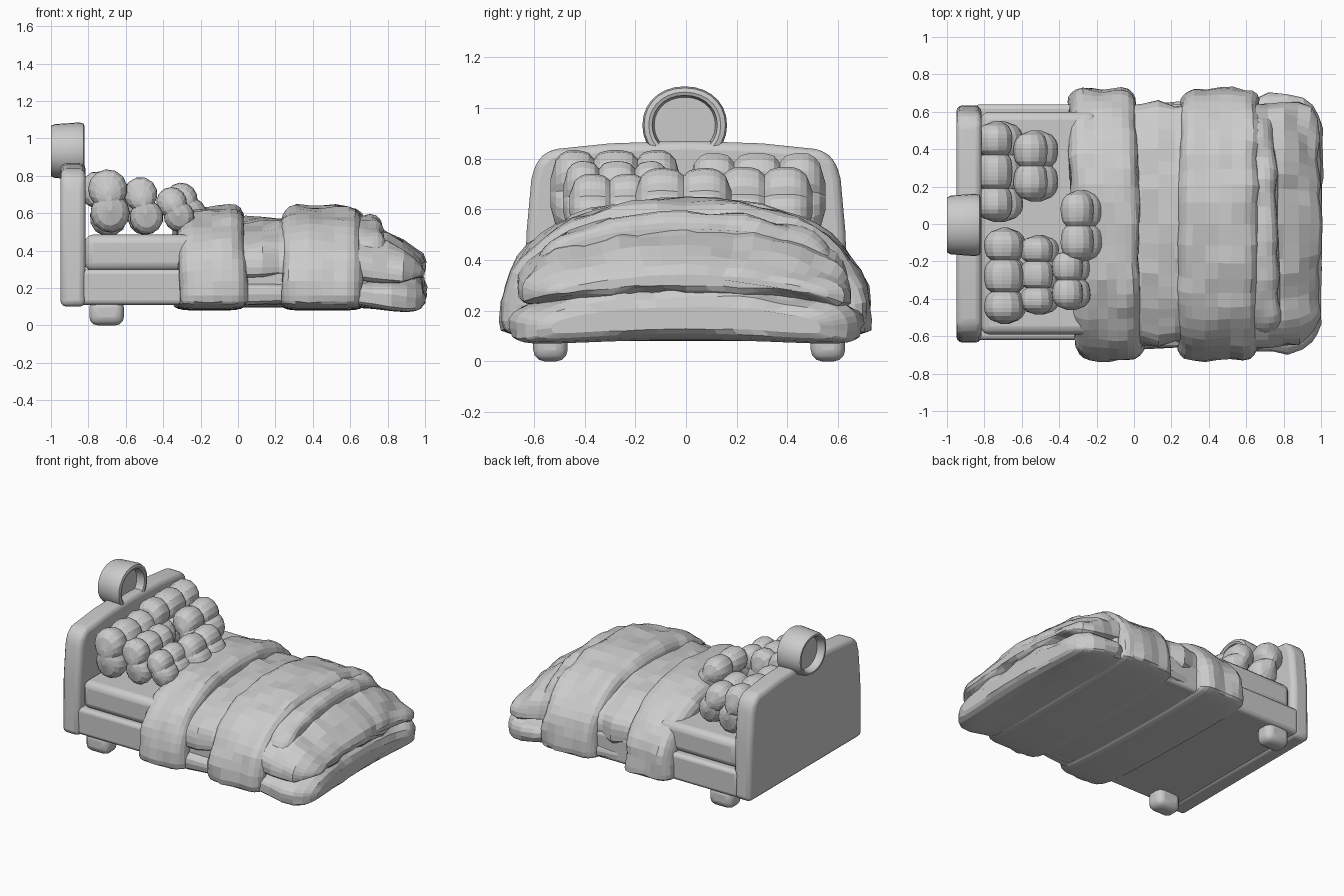
import bpy, bmesh
from math import sin, cos, pi, sqrt, radians
from mathutils import Vector, noise

if "Cube" in bpy.data.objects:
    bpy.data.objects.remove(bpy.data.objects["Cube"])


def finish(name, bm, bevel=0, segments=3, smooth=None):
    bmesh.ops.recalc_face_normals(bm, faces=bm.faces[:])
    me = bpy.data.meshes.new(name)
    bm.to_mesh(me)
    bm.free()
    ob = bpy.data.objects.new(name, me)
    bpy.context.collection.objects.link(ob)
    if bevel:
        m = ob.modifiers.new("soft_edges", 'BEVEL')
        m.width, m.segments, m.limit_method = bevel, segments, 'ANGLE'
    if smooth:
        bpy.ops.object.select_all(action='DESELECT')
        ob.select_set(True)
        bpy.context.view_layer.objects.active = ob
        bpy.ops.object.shade_smooth_by_angle(angle=radians(smooth))
    return ob


def loft(name, rings, wrinkle=0, smooth=None):
    """Skin closed rings of points, cap both ends, optionally crumple."""
    bm = bmesh.new()
    vs = [[bm.verts.new(p) for p in r] for r in rings]
    n = len(vs[0])
    for a, b in zip(vs, vs[1:]):
        for i in range(n):
            bm.faces.new((a[i], a[(i + 1) % n], b[(i + 1) % n], b[i]))
    bm.faces.new(vs[0])
    bm.faces.new(vs[-1])
    bmesh.ops.recalc_face_normals(bm, faces=bm.faces[:])
    if wrinkle:
        bm.normal_update()
        for v in bm.verts:
            if v.co.z > 0.12:
                k = noise.noise(Vector((v.co.x * 9, v.co.y * 7, v.co.z * 7)))
                v.co += v.normal * k * wrinkle
    return finish(name, bm, smooth=smooth)


def box(name, x0, x1, y0, y1, z0, z1, bevel):
    bm = bmesh.new()
    bmesh.ops.create_cube(bm, size=1)
    for v in bm.verts:
        v.co = ((x0 + x1) / 2 + v.co.x * (x1 - x0),
                (y0 + y1) / 2 + v.co.y * (y1 - y0),
                (z0 + z1) / 2 + v.co.z * (z1 - z0))
    return finish(name, bm, bevel, smooth=35)


def spow(v, p):
    return abs(v) ** p * (1 if v >= 0 else -1)


def arch(x, w, top, mid, low, n=2.3, shear=0.0, sag=0.0, count=52):
    """Cloth cross-section: domed above mid, shallow and flat below it."""
    pts = []
    for i in range(count):
        a = 2 * pi * i / count
        y = w * spow(cos(a), 2 / n)
        s = sin(a)
        z = mid + ((top - mid) * s ** (2 / n) if s >= 0 else -(mid - low) * abs(s) ** 0.4)
        pts.append((x - shear * y, y, z - sag * (y / 0.7) ** 2))
    return pts


def band(name, x0, x1, w, top, mid, low, shear, r=0.08, slope=0.0):
    """Puffy folded strip laid across the bed, rounded along both edges."""
    steps = [0, .06, .25, .55, 1]
    xs = [(x0 + r * s, r * (1 - sqrt(1 - (1 - s) ** 2))) for s in steps]
    xs += [(x0 + r + (x1 - x0 - 2 * r) * k / 4, 0) for k in (1, 2, 3)]
    xs += [(x1 - r * s, r * (1 - sqrt(1 - (1 - s) ** 2))) for s in reversed(steps)]
    rings = []
    for x, d in xs:
        t = top - d + slope * (x - x1) / (x1 - x0)
        rings.append(arch(x, w - d, t, mid, low + d * 0.3, shear=shear))
    loft(name, rings, 0.022)


# Headboard with arched top
half = [(0.635, 0.1), (0.63, 0.5), (0.61, 0.72), (0.59, 0.79), (0.54, 0.835), (0.3, 0.86)]
outline = half + [(0, 0.87)] + [(-y, z) for y, z in reversed(half)]
bm = bmesh.new()
f = bm.faces.new([bm.verts.new((-0.95, y, z)) for y, z in outline])
ext = bmesh.ops.extrude_face_region(bm, geom=[f])
bmesh.ops.translate(bm, vec=(0.135, 0, 0),
                    verts=[g for g in ext['geom'] if isinstance(g, bmesh.types.BMVert)])
finish("headboard", bm, 0.035, smooth=35)

# Round ornament on the headboard, recessed on both faces
section = [(-0.95, .05), (-0.95, .7), (-0.985, .73), (-1, .8), (-1, .88), (-0.98, .94),
           (-0.85, 1), (-0.825, .96), (-0.82, .85), (-0.825, .77), (-0.88, .72), (-0.88, .05)]
loft("headboard_ring", [[(x, 0.167 * s * spow(cos(a), .95) - .005, 0.932 + 0.153 * s * spow(sin(a), .95))
                         for a in (2 * pi * i / 28 for i in range(28))] for x, s in section],
     smooth=35)

# Frame, mattress and rear feet
box("bed_base", -0.85, 0.7, -0.62, 0.64, 0.11, 0.3, 0.025)
box("mattress", -0.82, -0.2, -0.59, 0.6, 0.29, 0.485, 0.045)
for side, y in (("right", -0.535), ("left", 0.56)):
    box("rear_foot_" + side, -0.795, -0.61, y - 0.068, y + 0.068, 0, 0.14, 0.045)

# Lower quilt layer: fat roll at the foot
lower = [(-0.15, .62, .26, .095), (0.05, .65, .27, .095), (0.3, .655, .27, .095), (0.6, .67, .28, .095),
         (0.72, .685, .29, .09), (0.82, .69, .3, .085), (0.9, .67, .3, .085), (0.95, .635, .285, .095),
         (0.98, .59, .255, .11), (0.993, .53, .215, .13)]
loft("quilt_lower", [arch(x, w, t, .165, b, n=2.7, sag=max(0, x - .6) * .15) for x, w, t, b in lower], 0.035)

# Upper quilt layer, sloping to the foot
upper = [(-0.2, .62, .54, .225), (0.04, .645, .57, .225), (0.13, .655, .57, .225), (0.22, .645, .57, .225),
         (0.5, .65, .575, .225), (0.62, .655, .56, .225), (0.72, .66, .53, .225), (0.8, .655, .5, .23),
         (0.88, .64, .455, .245), (0.94, .61, .415, .265), (0.978, .56, .375, .285), (0.993, .5, .34, .3)]
loft("quilt_upper", [arch(x, w, t, .31, b, n=2.3, sag=max(0, x - .6) * .18) for x, w, t, b in upper], 0.035)

# Folded blankets across the bed
band("blanket_head", -0.335, 0.03, 0.73, 0.655, 0.16, 0.08, 0.025, slope=0.04)
band("blanket_foot", 0.235, 0.67, 0.725, 0.63, 0.16, 0.08, -0.01, slope=-0.015)
band("blanket_fold", 0.56, 0.765, 0.59, 0.585, 0.36, 0.3, 0.03, r=0.06)


def pillow(name, x, z, y0, y1, thick, high, tilt, lobes=3):
    """Tufted cushion: two rows of puffs, 'lobes' puffs wide."""
    rings, per = [], 8
    total = per * lobes
    c = min(high - thick, thick * 0.88)
    for k in range(total + 1):
        u = k / total * lobes
        t = abs(2 * (u % 1) - 1)
        puff = sqrt(max(0, 1 - t * t))
        end = k < per / 2 or k > total - per / 2
        s = max(0.15, puff) if end else 0.68 + 0.32 * puff
        ring = []
        for i in range(20):
            a = 2 * pi * i / 20
            # Outline of two overlapping circles
            r = c * abs(sin(a)) + sqrt(thick ** 2 - (c * cos(a)) ** 2)
            p, q = r * cos(a) * s, r * sin(a) * (s ** 0.6) * high / (c + thick)
            ring.append((x + p * cos(tilt) - q * sin(tilt), y0 + (y1 - y0) * k / total,
                         z + q * cos(tilt) + p * sin(tilt)))
        rings.append(ring)
    loft(name, rings)


# Pillows piled at the head
pillow("pillow_back_right", -0.69, 0.665, -0.535, -0.02, 0.105, 0.17, 0.1)
pillow("pillow_back_left", -0.72, 0.65, 0.01, 0.55, 0.1, 0.18, 0.35)
pillow("pillow_middle_right", -0.505, 0.64, -0.485, -0.06, 0.09, 0.155, 0.25)
pillow("pillow_middle_left", -0.525, 0.625, 0.12, 0.5, 0.092, 0.15, 0.5, 2)
pillow("pillow_front_right", -0.335, 0.62, -0.46, -0.14, 0.082, 0.125, 0.5, 2)
pillow("pillow_front_centre", -0.28, 0.635, -0.2, 0.18, 0.088, 0.135, 0.55, 2)
